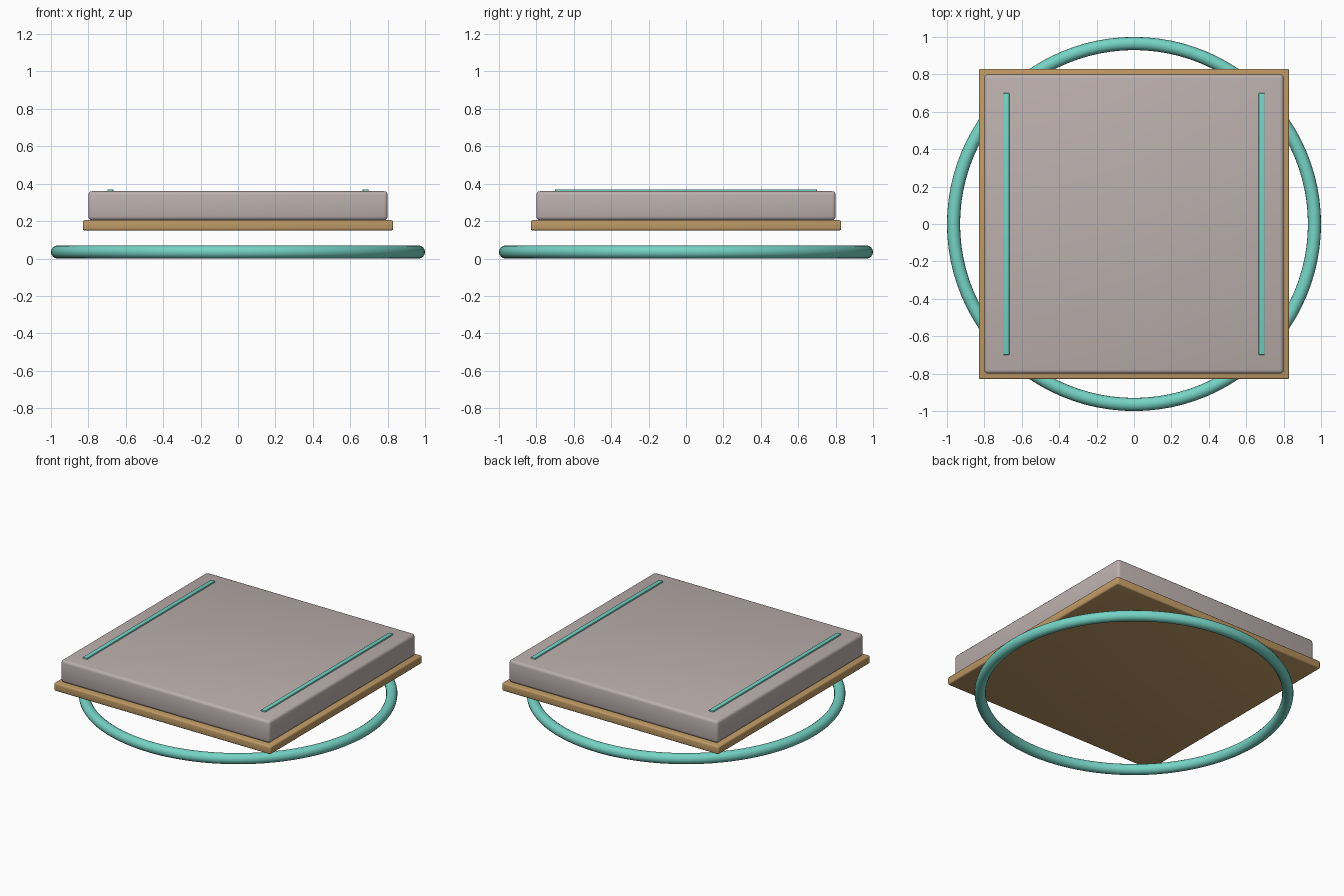
import bpy, math

if "Cube" in bpy.data.objects:
    bpy.data.objects.remove(bpy.data.objects["Cube"])


def material(name, rgb):
    m = bpy.data.materials.new(name)
    m.diffuse_color = (*rgb, 1.0)
    m.use_nodes = True
    m.node_tree.nodes["Principled BSDF"].inputs["Base Color"].default_value = m.diffuse_color
    return m


taupe = material("warm grey", (0.50, 0.43, 0.42))
wood = material("tan wood", (0.52, 0.32, 0.13))
teal = material("teal", (0.18, 0.65, 0.56))


def finish(ob, name, mat):
    ob.name = name
    ob.data.materials.append(mat)
    bpy.ops.object.shade_smooth_by_angle(angle=math.radians(35))


def rounded_box(name, x, size, z0, z1, bevel, mat):
    """Box between two heights with softened edges."""
    bpy.ops.mesh.primitive_cube_add(size=1, location=(x, 0, (z0 + z1) / 2))
    ob = bpy.context.object
    ob.scale = (size[0], size[1], z1 - z0)
    bpy.ops.object.transform_apply(location=False, rotation=False, scale=True)
    mod = ob.modifiers.new("soft edges", "BEVEL")
    mod.width = bevel
    mod.segments = 3
    bpy.ops.object.modifier_apply(modifier=mod.name)
    finish(ob, name, mat)


# floating ring at the base
bpy.ops.mesh.primitive_torus_add(major_radius=0.965, minor_radius=0.035,
                                 major_segments=96, minor_segments=16,
                                 location=(0, 0, 0.035))
finish(bpy.context.object, "base_ring", teal)

# thin wooden tray and the thick slab on it
rounded_box("tray", 0, (1.66, 1.66), 0.15, 0.205, 0.01, wood)
rounded_box("slab", 0, (1.6, 1.6), 0.205, 0.36, 0.02, taupe)

# inlaid strips along both sides
for side, x in (("left", -0.682), ("right", 0.682)):
    rounded_box(side + "_strip", x, (0.032, 1.40), 0.352, 0.37, 0.004, teal)
